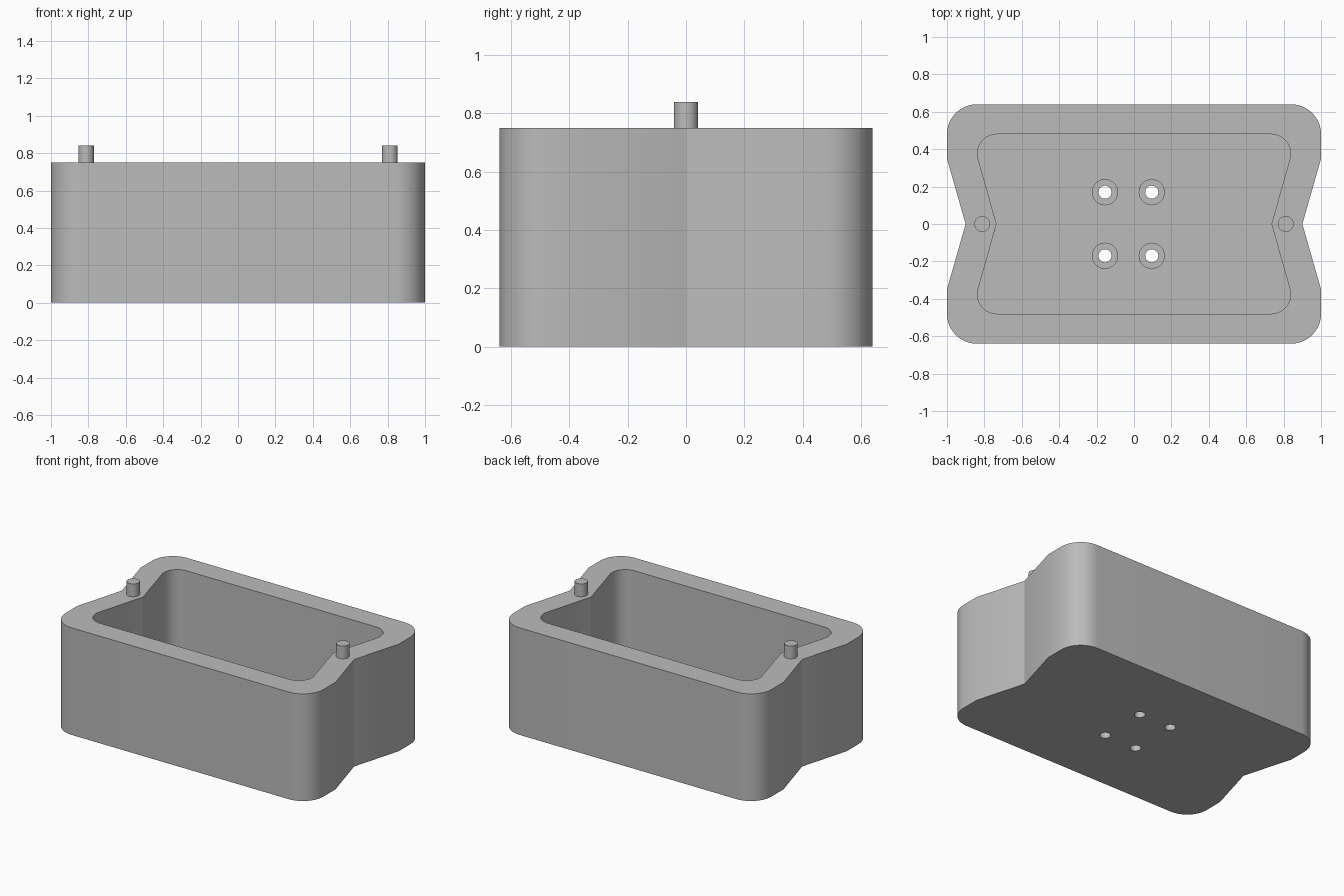
import bpy
import bmesh
from math import cos, sin, pi

cube = bpy.data.objects.get("Cube")
if cube:
    bpy.data.objects.remove(cube, do_unlink=True)

FLOOR, RIM, PIN_TOP = 0.12, 0.75, 0.84

grey = bpy.data.materials.new("plain grey")
grey.use_nodes = True
grey.diffuse_color = (0.5, 0.5, 0.5, 1)
grey.node_tree.nodes["Principled BSDF"].inputs["Base Color"].default_value = (0.5, 0.5, 0.5, 1)


def outline(half_x, half_y, radius, notch_y, waist_x):
    """Rounded rectangle whose short sides are pinched into a V."""
    steps = 12
    arc = [(half_x - radius + radius * cos(i * pi / 2 / steps),
            half_y - radius + radius * sin(i * pi / 2 / steps)) for i in range(steps + 1)]
    quarter = [(half_x, notch_y)] + arc
    right = [(waist_x, 0)] + quarter
    left = [(-x, y) for x, y in reversed(quarter)] + [(-waist_x, 0)]
    lower_left = [(-x, -y) for x, y in quarter]
    lower_right = [(x, -y) for x, y in reversed(quarter)]
    return right + left + lower_left + lower_right


def circle(cx, cy, radius, sides=32):
    return [(cx + radius * cos(2 * pi * i / sides),
             cy + radius * sin(2 * pi * i / sides)) for i in range(sides)]


def prism(name, points, low, high):
    """Extrude a closed outline upwards."""
    bm = bmesh.new()
    base = bm.faces.new([bm.verts.new((x, y, low)) for x, y in points])
    top = bmesh.ops.extrude_face_region(bm, geom=[base], use_keep_orig=True)
    moved = [v for v in top["geom"] if isinstance(v, bmesh.types.BMVert)]
    bmesh.ops.translate(bm, verts=moved, vec=(0, 0, high - low))
    bmesh.ops.recalc_face_normals(bm, faces=bm.faces)
    mesh = bpy.data.meshes.new(name)
    bm.to_mesh(mesh)
    bm.free()
    mesh.materials.append(grey)
    obj = bpy.data.objects.new(name, mesh)
    bpy.context.collection.objects.link(obj)
    return obj


def activate(obj):
    bpy.ops.object.select_all(action="DESELECT")
    obj.select_set(True)
    bpy.context.view_layer.objects.active = obj


def combine(obj, tool, operation):
    mod = obj.modifiers.new("cut", "BOOLEAN")
    mod.operation = operation
    mod.solver = "EXACT"
    mod.object = tool
    activate(obj)
    bpy.ops.object.modifier_apply(modifier=mod.name)
    bpy.data.objects.remove(tool, do_unlink=True)


# Hollow case
case = prism("case", outline(1.0, 0.64, 0.16, 0.35, 0.9), 0, RIM)
cavity = prism("cavity_cutter", outline(0.838, 0.48, 0.105, 0.365, 0.735), FLOOR, RIM + 0.1)
combine(case, cavity, "DIFFERENCE")

# Four drilled standoffs on the floor
for x in (-0.155, 0.095):
    for y in (-0.17, 0.17):
        combine(case, prism("standoff", circle(x, y, 0.07), FLOOR - 0.03, FLOOR + 0.05), "UNION")
        combine(case, prism("hole_cutter", circle(x, y, 0.035), -0.1, FLOOR + 0.1), "DIFFERENCE")

# Locating pins on the rim
pins = [prism(name, circle(x, 0, 0.042), RIM - 0.02, PIN_TOP)
        for name, x in (("left_pin", 0.812), ("right_pin", -0.812))]

for obj in [case] + pins:
    activate(obj)
    bpy.ops.object.shade_smooth_by_angle(angle=pi / 6)
